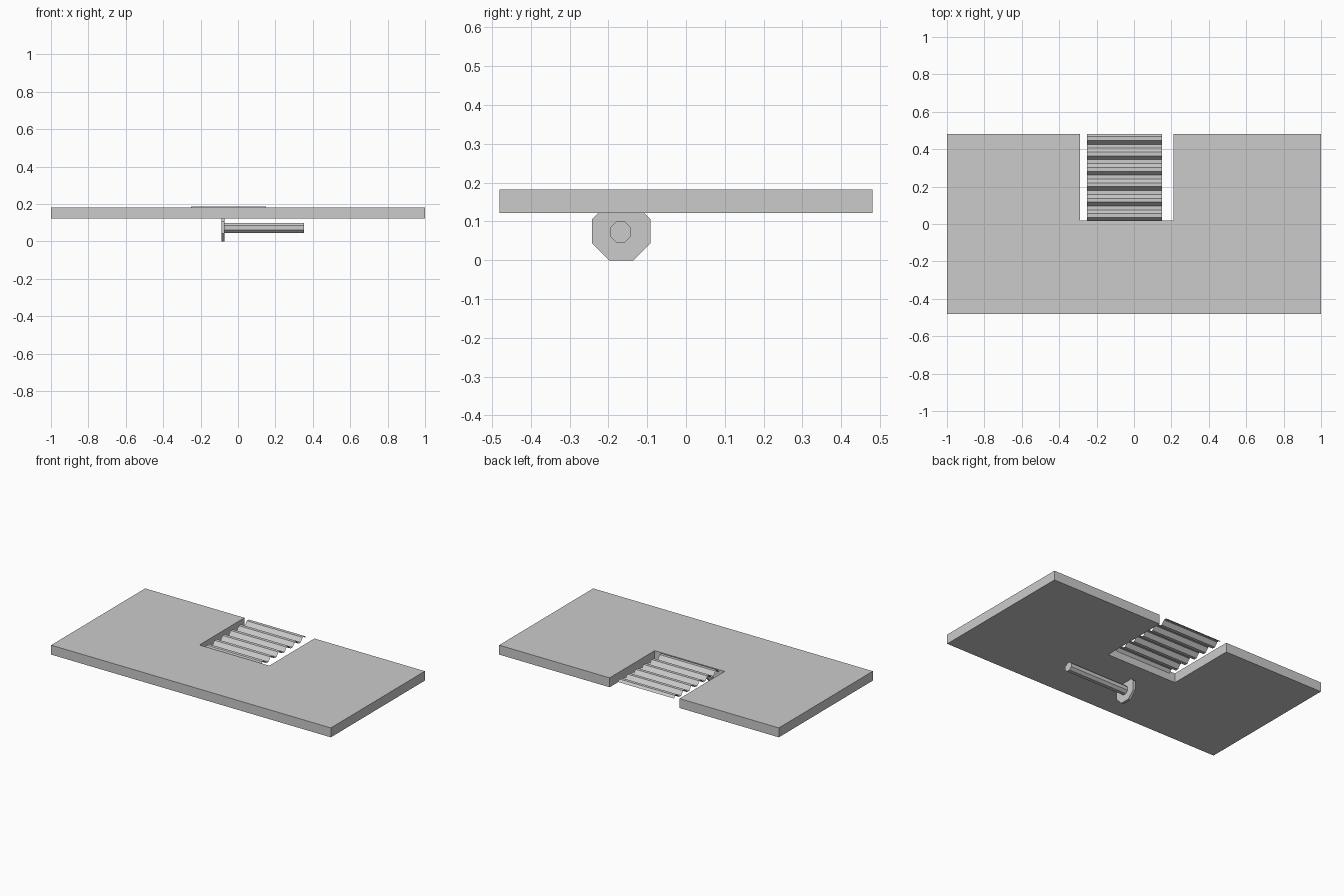
import bpy, bmesh, math
from mathutils import Matrix

if "Cube" in bpy.data.objects:
    bpy.data.objects.remove(bpy.data.objects["Cube"])


def make_object(name, bm):
    mesh = bpy.data.meshes.new(name)
    bm.to_mesh(mesh)
    bm.free()
    obj = bpy.data.objects.new(name, mesh)
    bpy.context.collection.objects.link(obj)
    return obj


def extrude_profile(name, points, offset):
    bm = bmesh.new()
    face = bm.faces.new([bm.verts.new(p) for p in points])
    new = bmesh.ops.extrude_face_region(bm, geom=[face])["geom"]
    moved = [v for v in new if isinstance(v, bmesh.types.BMVert)]
    bmesh.ops.translate(bm, verts=moved, vec=offset)
    bmesh.ops.recalc_face_normals(bm, faces=bm.faces)
    return make_object(name, bm)


def octagon_rod(name, x0, x1, y, z, apothem):
    r = apothem / math.cos(math.pi / 8)
    pts = [(x0, y + r * math.cos(a), z + r * math.sin(a))
           for a in (math.pi / 8 + i * math.pi / 4 for i in range(8))]
    return extrude_profile(name, pts, (x1 - x0, 0, 0))


# Flat board with a notch open to the back edge
outline = [(-1, -0.48), (1, -0.48), (1, 0.48), (0.21, 0.48),
           (0.21, 0.02), (-0.29, 0.02), (-0.29, 0.48), (-1, 0.48)]
extrude_profile("board", [(x, y, 0.122) for x, y in outline], (0, 0, 0.061))

# Corrugated thin sheet lying inside the notch
PITCH, RISE, CENTRE = 0.0825, 0.0125, 0.1745
step = PITCH / 4
ys = [0.02] + [0.447 + i * step for i in range(-20, 2)] + [0.48]
bm = bmesh.new()
rows = []
for y in ys:
    wave = math.sin(2 * math.pi * (y - 0.437) / PITCH) * math.sqrt(2)
    z = CENTRE + RISE * max(-1, min(1, wave))
    rows.append([bm.verts.new((x, y, z)) for x in (-0.25, 0.15)])
for a, b in zip(rows, rows[1:]):
    bm.faces.new((a[0], a[1], b[1], b[0]))
make_object("corrugated_sheet", bm)

# Round hanger plate and the rod it carries, under the board
octagon_rod("hanger_plate", -0.087, -0.071, -0.167, 0.075, 0.075)
octagon_rod("hanger_rod", -0.071, 0.352, -0.169, 0.073, 0.027)
